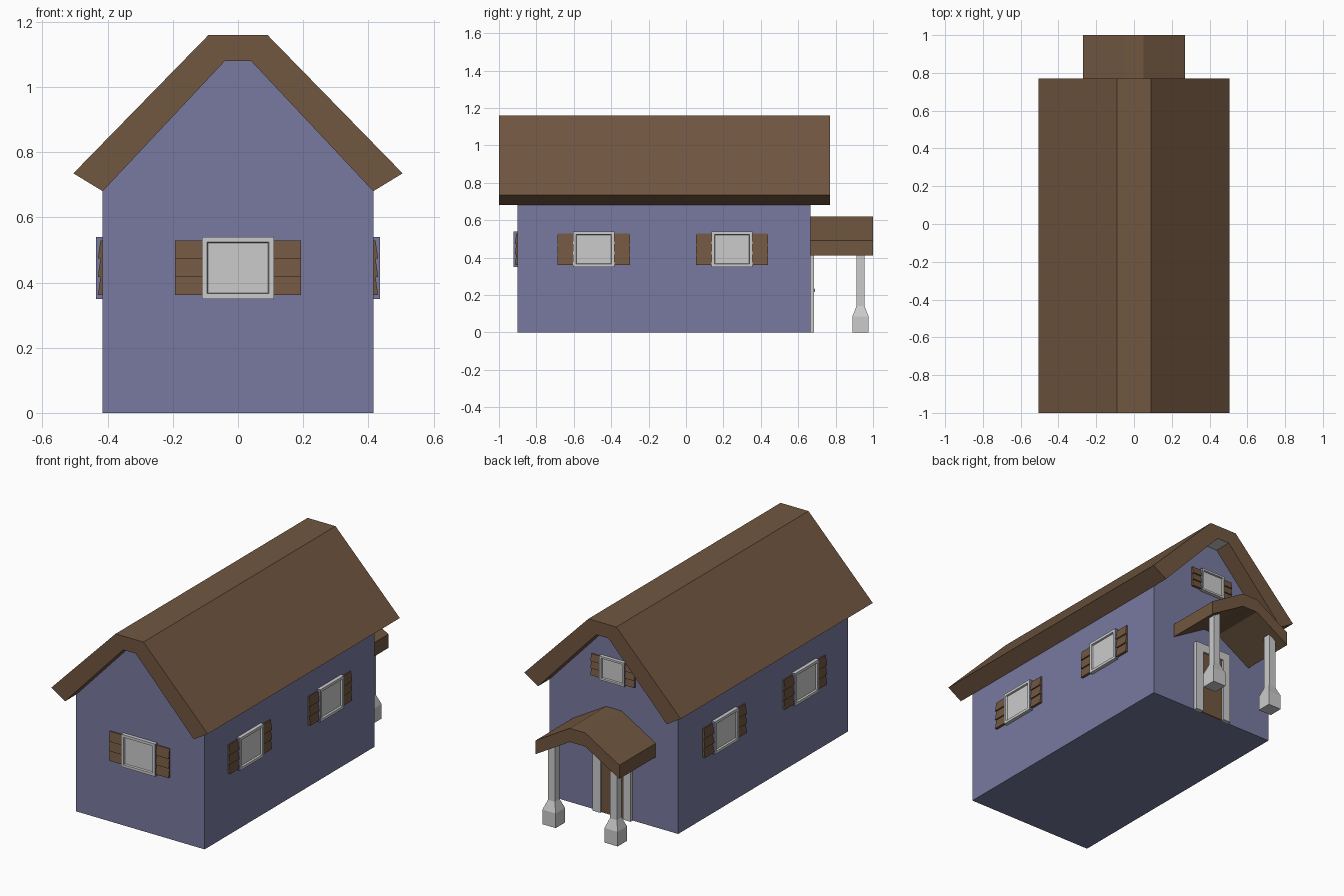
import bpy, bmesh
from math import radians
from mathutils import Matrix, Vector

if "Cube" in bpy.data.objects:
    bpy.data.objects.remove(bpy.data.objects["Cube"])


def material(name, rgb):
    m = bpy.data.materials.new(name)
    m.diffuse_color = (*rgb, 1)
    m.use_nodes = True
    m.node_tree.nodes["Principled BSDF"].inputs["Base Color"].default_value = m.diffuse_color
    return m


WALL = material("wall_blue", (0.19, 0.195, 0.35))
BROWN = material("wood_brown", (0.165, 0.095, 0.052))
GREY = material("plain_grey", (0.8, 0.8, 0.8))


def finish(name, bm, mats=()):
    bmesh.ops.recalc_face_normals(bm, faces=bm.faces)
    me = bpy.data.meshes.new(name)
    bm.to_mesh(me)
    bm.free()
    for m in mats:
        me.materials.append(m)
    ob = bpy.data.objects.new(name, me)
    bpy.context.collection.objects.link(ob)
    return ob


def extrude(name, profile, y0, y1, mat=None):
    """Extrude an (x, z) outline along y."""
    bm = bmesh.new()
    f = bm.faces.new([bm.verts.new((x, y0, z)) for x, z in profile])
    new = bmesh.ops.extrude_face_region(bm, geom=[f])["geom"]
    bmesh.ops.translate(bm, vec=(0, y1 - y0, 0),
                        verts=[v for v in new if isinstance(v, bmesh.types.BMVert)])
    return finish(name, bm, [mat] if mat else [])


def mirrored(half):
    """Complete a symmetric outline from its right half."""
    return half + [(-x, z) for x, z in reversed(half)]


def window(name, pos, angle, s=1.0):
    """Framed window with two louvred shutters; local -y points outwards."""
    place = Matrix.Translation(pos) @ Matrix.Rotation(radians(angle), 4, 'Z')
    w, h, d = 0.11 * s, 0.095 * s, 0.021
    bm = bmesh.new()
    bmesh.ops.create_cube(bm, size=1)
    bmesh.ops.transform(bm, verts=bm.verts, matrix=Matrix.Translation((0, -d / 2, 0))
                        @ Matrix.Diagonal((2 * w, d, 2 * h, 1)))
    bm.normal_update()
    for f in bm.faces:
        if abs(f.normal.x) > 0.9:
            f.material_index = 1
    front = [f for f in bm.faces if f.normal.y < -0.9]
    bmesh.ops.inset_region(bm, faces=front, thickness=0.022 * s)
    bmesh.ops.inset_region(bm, faces=front, thickness=0.004 * s, depth=-0.01)
    finish(name + "_frame", bm, [GREY, WALL]).matrix_world = place
    # shutters: three sloping slats as a sawtooth section
    hs = 0.084 * s
    outline = [(0.002, hs), (0.002, -hs)]
    for i in range(3):
        z = -hs + i * 2 * hs / 3
        outline += [(-0.015, z), (-0.007, z + 2 * hs / 3)]
    for side, tag in ((-1, "left"), (1, "right")):
        bm = bmesh.new()
        ends = [[bm.verts.new((side * u * s, y, z)) for y, z in outline]
                for u in (0.10, 0.193)]
        bm.faces.new(ends[0])
        bm.faces.new(ends[1])
        n = len(outline)
        for i in range(n):
            j = (i + 1) % n
            bm.faces.new((ends[0][i], ends[0][j], ends[1][j], ends[1][i]))
        finish(f"{name}_{tag}_shutter", bm, [BROWN]).matrix_world = place


# House body with clipped gable
extrude("house_body", mirrored([(0.415, 0), (0.415, 0.68), (0.04, 1.08)]),
        -0.90, 0.665, WALL)

# Main roof, with a grey underside at the ridge
roof = extrude("main_roof", [(-0.505, 0.735), (-0.09, 1.16), (0.09, 1.16), (0.505, 0.735),
                             (0.415, 0.68), (0.04, 1.08), (-0.04, 1.08), (-0.415, 0.68)],
               -1.0, 0.77, BROWN)
roof.data.materials.append(GREY)
for p in roof.data.polygons:
    if p.normal.z < -0.99:
        p.material_index = 1

# Porch roof
extrude("porch_roof", [(-0.27, 0.49), (-0.05, 0.62), (0.05, 0.62), (0.27, 0.49),
                       (0.27, 0.41), (0.05, 0.54), (-0.05, 0.54), (-0.27, 0.41)],
        0.66, 1.0, BROWN)

# Porch posts with wide tapered feet
for side, tag in ((-1, "left"), (1, "right")):
    bm = bmesh.new()
    rings = []
    for z, r in ((0, 0.043), (0.085, 0.043), (0.14, 0.022), (0.465, 0.022)):
        rings.append([bm.verts.new((side * 0.2 + a * r, 0.933 + b * r, z))
                      for a, b in ((-1, -1), (1, -1), (1, 1), (-1, 1))])
    for a, b in zip(rings, rings[1:]):
        for i in range(4):
            j = (i + 1) % 4
            bm.faces.new((a[i], a[j], b[j], b[i]))
    bm.faces.new(rings[0])
    bm.faces.new(rings[-1])
    finish(f"porch_post_{tag}", bm, [GREY])

# Door, surround and knob
extrude("door_frame", [(0.122, 0), (0.122, 0.43), (-0.122, 0.43), (-0.122, 0),
                       (-0.073, 0), (-0.073, 0.38), (0.073, 0.38), (0.073, 0)],
        0.66, 0.685, GREY)
extrude("door_panel", mirrored([(0.075, 0), (0.075, 0.385)]), 0.66, 0.674, BROWN)
bm = bmesh.new()
bmesh.ops.create_icosphere(bm, subdivisions=1, radius=0.014,
                           matrix=Matrix.Translation(Vector((-0.05, 0.678, 0.225))))
finish("door_knob", bm, [GREY])

# Windows
window("front_window", (0, -0.90, 0.445), 0)
window("gable_window", (0, 0.665, 0.845), 180, 0.73)
for y, tag in ((-0.493, "front"), (0.246, "back")):
    window(f"right_{tag}_window", (0.415, y, 0.445), 90)
    window(f"left_{tag}_window", (-0.415, y, 0.445), -90)
